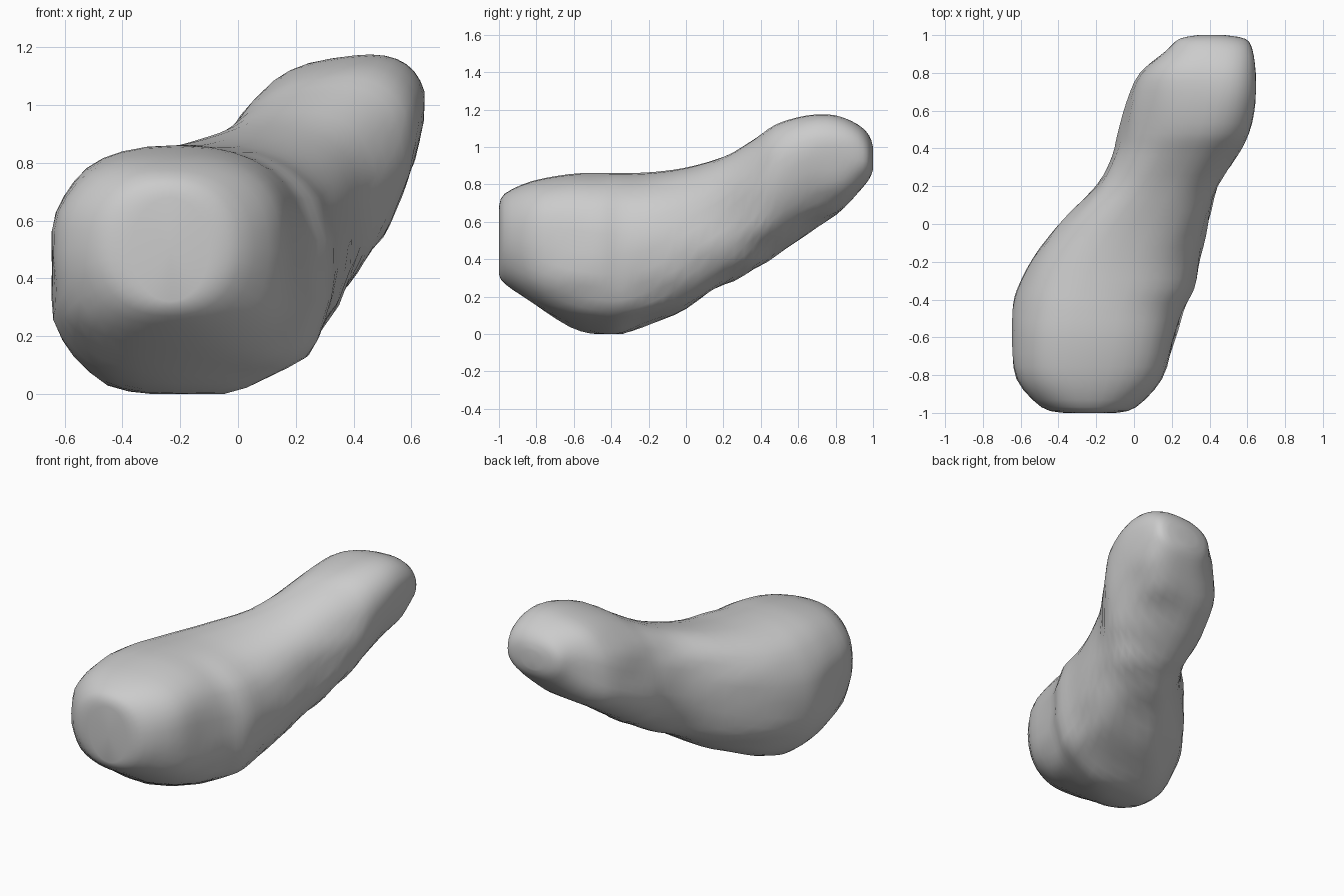
import bpy
import bmesh
import math
from mathutils import Vector, noise

default_cube = bpy.data.objects.get("Cube")
if default_cube:
    bpy.data.objects.remove(default_cube, do_unlink=True)


def make_material(name, value):
    material = bpy.data.materials.new(name)
    colour = (value, value, value, 1)
    material.diffuse_color = colour
    material.use_nodes = True
    shader = material.node_tree.nodes["Principled BSDF"]
    shader.inputs["Base Color"].default_value = colour
    return material


# Sections along the body: y, left and right x, bottom and top z, tilt, squareness
SECTIONS = [
    (-1, -.37, -.1, .32, .68, 0, 2),
    (-.97, -.49, .01, .27, .75, 0, 2.2),
    (-.82, -.62, .15, .16, .82, 0, 2.5),
    (-.62, -.645, .21, .05, .855, 0, 2.6),
    (-.46, -.645, .26, 0, .86, 0, 2.5),
    (-.34, -.62, .32, 0, .86, 0, 2.5),
    (-.18, -.54, .345, .055, .865, 0, 2.5),
    (0, -.4, .39, .14, .89, .03, 2.5),
    (.2, -.2, .45, .26, .95, .08, 2.5),
    (.36, -.11, .54, .35, 1.04, .18, 2.4),
    (.48, -.08, .61, .43, 1.12, .32, 2.4),
    (.65, -.04, .645, .54, 1.17, .36, 2.4),
    (.8, .03, .645, .63, 1.17, .3, 2.5),
    (.92, .17, .63, .76, 1.12, .15, 2.4),
    (.98, .24, .59, .83, 1.06, 0, 2.2),
    (1, .34, .48, .88, 1, 0, 2),
]
SIDES = 36
STEPS = 3


def blend(a, b, c, d, t):
    """Smooth interpolation between b and c."""
    return b + t / 2 * (c - a + t * (2 * a - 5 * b + 4 * c - d + t * (3 * (b - c) + d - a)))


def smooth_sections(rows):
    last = len(rows) - 1
    for i in range(last):
        near = [rows[max(0, min(last, i + k))] for k in (-1, 0, 1, 2)]
        for step in range(STEPS):
            yield [blend(*values, step / STEPS) for values in zip(*near)]
    yield rows[last]


def rounded(value, power):
    return math.copysign(abs(value) ** (2 / power), value)


def section_point(row, angle):
    y, left, right, low, high, tilt, power = row
    side, height = math.cos(angle), math.sin(angle)
    across = rounded(side, power)
    up = rounded(math.sin(angle + tilt), power)
    x = (left + right) / 2 + (right - left) / 2 * across
    z = (low + high) / 2 + (high - low) / 2 * up
    # Lengthwise wrinkles along the flanks and underside, fading at the ends
    wrinkle = noise.noise(Vector((3 * x, 2.5 * y, 9 * z)))
    strength = .03 * (1 - y ** 4) * (.6 - .4 * height)
    x += strength * wrinkle * side
    z += strength * wrinkle * height
    return max(-.645, min(.645, x)), y, max(0, z)


# Lumpy body, lofted from the wide front end to the raised narrow back end
bm = bmesh.new()
rings = []
for row in smooth_sections(SECTIONS):
    angles = [math.tau * i / SIDES for i in range(SIDES)]
    rings.append([bm.verts.new(section_point(row, a)) for a in angles])
for ring, following in zip(rings, rings[1:]):
    for i in range(SIDES):
        j = (i + 1) % SIDES
        bm.faces.new((ring[i], ring[j], following[j], following[i]))
# Softly closed ends
caps = [bm.faces.new(rings[0]), bm.faces.new(rings[-1])]
bmesh.ops.recalc_face_normals(bm, faces=bm.faces)
bmesh.ops.poke(bm, faces=caps)

mesh = bpy.data.meshes.new("lumpy_body")
bm.to_mesh(mesh)
bm.free()
mesh.materials.append(make_material("plain grey", .6))
body = bpy.data.objects.new("lumpy_body", mesh)
bpy.context.collection.objects.link(body)

bpy.ops.object.select_all(action="DESELECT")
body.select_set(True)
bpy.context.view_layer.objects.active = body
bpy.ops.object.shade_smooth_by_angle(angle=math.radians(70))
